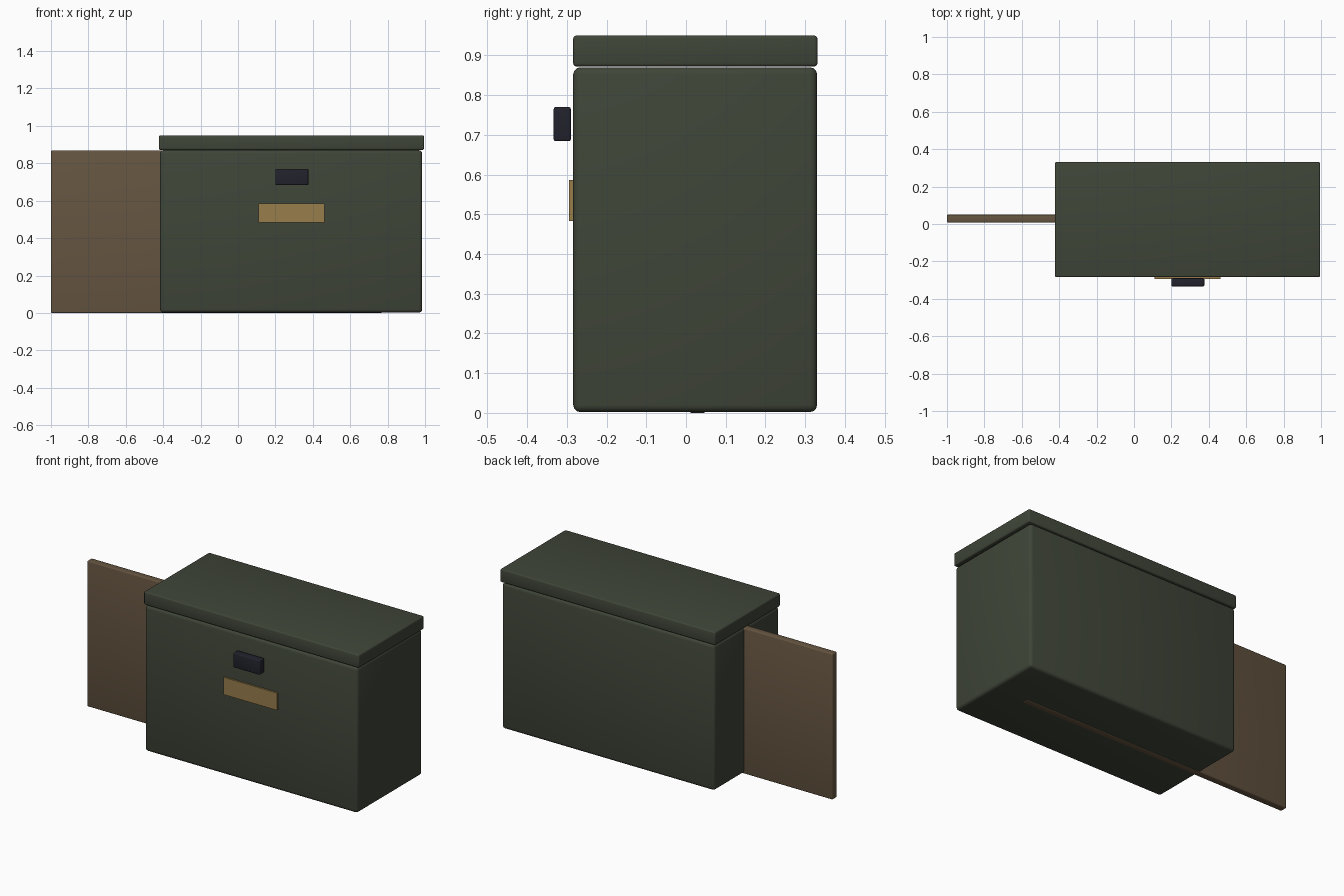
import bpy

cube = bpy.data.objects.get("Cube")
if cube:
    bpy.data.objects.remove(cube, do_unlink=True)


def material(name, rgb):
    mat = bpy.data.materials.new(name)
    mat.use_nodes = True
    colour = (*rgb, 1.0)
    mat.diffuse_color = colour
    mat.node_tree.nodes["Principled BSDF"].inputs["Base Color"].default_value = colour
    return mat


def rounded_box(name, xs, ys, zs, bevel, mat, segments=3):
    """Box spanning the given ranges, with rounded edges."""
    spans = (xs, ys, zs)
    bpy.ops.mesh.primitive_cube_add(size=1, location=[sum(s) / 2 for s in spans])
    obj = bpy.context.object
    obj.name = name
    obj.scale = [s[1] - s[0] for s in spans]
    bpy.ops.object.transform_apply(location=False, rotation=False, scale=True)
    obj.data.materials.append(mat)
    if bevel:
        mod = obj.modifiers.new("Rounded edges", "BEVEL")
        mod.width = bevel
        mod.segments = segments
        bpy.ops.object.modifier_apply(modifier=mod.name)
        bpy.ops.object.shade_smooth_by_angle()
    return obj


green = material("dark olive green", (0.05, 0.06, 0.04))
brown = material("wood brown", (0.13, 0.09, 0.052))
brass = material("dull brass", (0.31, 0.205, 0.07))
black = material("blue black", (0.016, 0.016, 0.026))

# Case and overhanging lid
rounded_box("case_body", (-0.417, 0.985), (-0.284, 0.33), (0.002, 0.87), 0.018, green)
rounded_box("lid", (-0.423, 0.995), (-0.284, 0.331), (0.872, 0.95), 0.008, green)

# Board running through the case and out of one end
rounded_box("side_board", (-1.0, 0.77), (0.008, 0.05), (0.0, 0.868), 0.006, brown)

# Front fittings
rounded_box("latch", (0.2, 0.376), (-0.333, -0.29), (0.684, 0.77), 0.005, black)
rounded_box("label_plate", (0.11, 0.462), (-0.294, -0.282), (0.483, 0.586), 0, brass)
